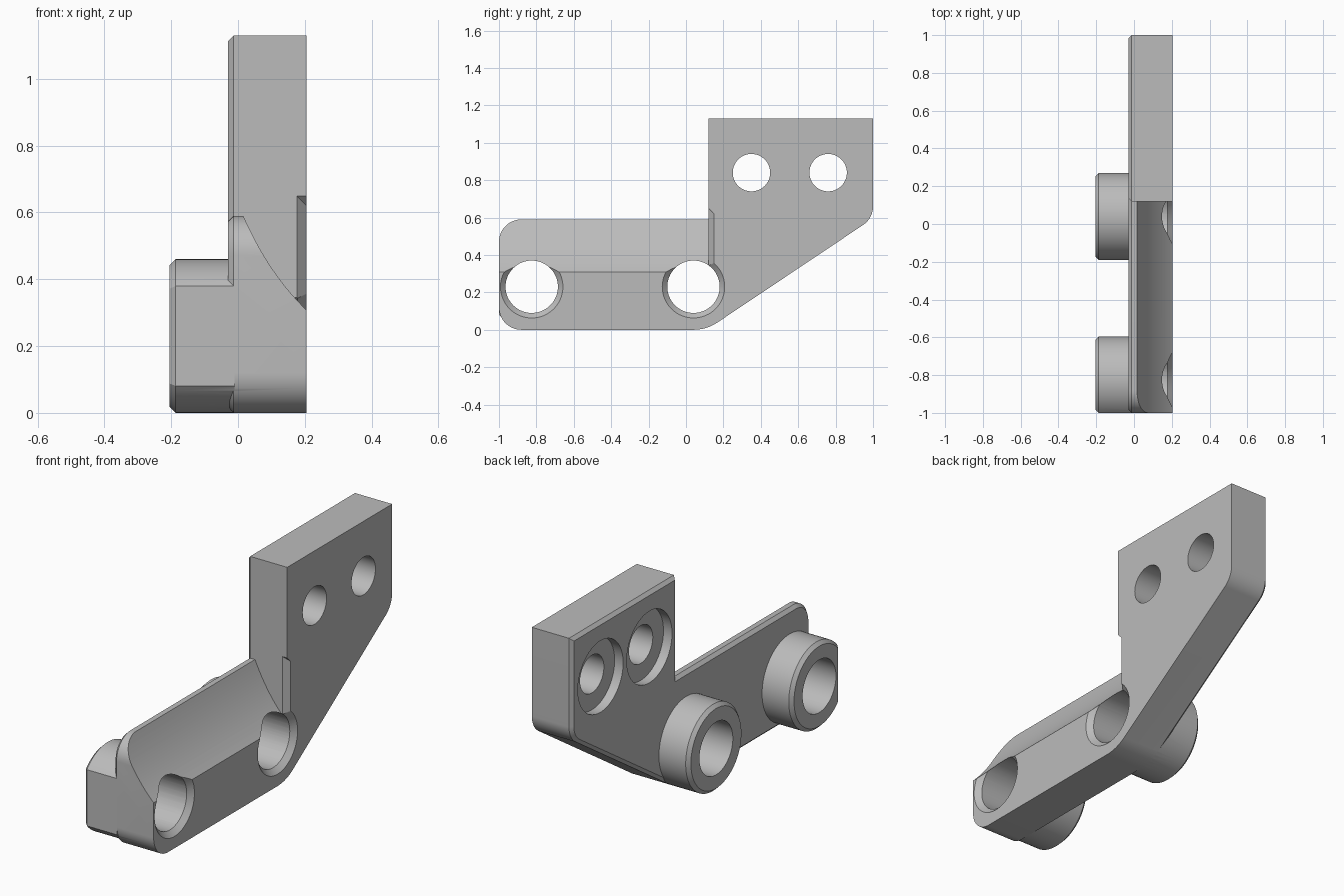
import bpy, bmesh
from math import sin, cos, radians, sqrt, acos, degrees
from mathutils import Matrix

if "Cube" in bpy.data.objects:
    bpy.data.objects.remove(bpy.data.objects["Cube"])

grey = bpy.data.materials.new("plain grey")
grey.use_nodes = True
grey.diffuse_color = (0.5, 0.5, 0.5, 1)
grey.node_tree.nodes["Principled BSDF"].inputs["Base Color"].default_value = (0.5, 0.5, 0.5, 1)


def arc(cy, cz, r, start, end, steps=16):
    """Points on an arc, angles in degrees."""
    return [(cy + r * cos(radians(start + (end - start) * i / steps)),
             cz + r * sin(radians(start + (end - start) * i / steps)))
            for i in range(steps + 1)]


def finish(name, bm):
    bmesh.ops.recalc_face_normals(bm, faces=bm.faces)
    mesh = bpy.data.meshes.new(name)
    bm.to_mesh(mesh)
    bm.free()
    mesh.materials.append(grey)
    obj = bpy.data.objects.new(name, mesh)
    bpy.context.collection.objects.link(obj)
    return obj


def prism(name, points, x_low, x_high, chamfer=0):
    """Extrude a (y, z) outline along x, with a chamfer on the low x end."""
    bm = bmesh.new()
    base = bm.faces.new([bm.verts.new((x_low + chamfer, y, z)) for y, z in points])
    made = bmesh.ops.extrude_face_region(bm, geom=[base], use_keep_orig=True)
    moved = [v for v in made["geom"] if isinstance(v, bmesh.types.BMVert)]
    bmesh.ops.translate(bm, verts=moved, vec=(x_high - x_low - chamfer, 0, 0))
    bmesh.ops.recalc_face_normals(bm, faces=bm.faces)
    if chamfer:
        cap = min(bm.faces, key=lambda f: f.calc_center_median().x)
        bmesh.ops.inset_individual(bm, faces=[cap], thickness=chamfer,
                                   depth=chamfer, use_even_offset=True)
    return finish(name, bm)


def cone(name, y, z, x_low, x_high, r_low, r_high):
    bm = bmesh.new()
    bmesh.ops.create_cone(bm, cap_ends=True, segments=64, radius1=r_low,
                          radius2=r_high, depth=x_high - x_low)
    bmesh.ops.transform(bm, verts=bm.verts, matrix=Matrix.Translation(
        ((x_low + x_high) / 2, y, z)) @ Matrix.Rotation(radians(90), 4, "Y"))
    return finish(name, bm)


def combine(target, tool, operation="DIFFERENCE"):
    """Apply a boolean and remove the tool object."""
    mod = target.modifiers.new("boolean", "BOOLEAN")
    mod.operation, mod.solver, mod.object = operation, "EXACT", tool
    bpy.context.view_layer.update()
    result = bpy.data.meshes.new_from_object(
        target.evaluated_get(bpy.context.evaluated_depsgraph_get()))
    target.modifiers.clear()
    target.data = result
    bpy.data.objects.remove(tool)


BACK, FACE, WALL = -0.03, 0.205, 0.12
BOSSES, BOSS_Z, BOSS_R = (-0.825, 0.04), 0.23, 0.23
SLOPE = 33.7

# Plate with a low arm in front and a tall block behind
outline = (arc(-0.88, 0.12, 0.12, 180, 270)
           + arc(BOSSES[1], BOSS_Z, BOSS_R, 270, 270 + SLOPE)
           + arc(0.88, 0.66, 0.12, 270 + SLOPE, 360)
           + [(1, 1.13), (WALL, 1.13), (WALL, 0.59)]
           + arc(-0.88, 0.47, 0.12, 90, 180))
body = prism("mounting_bracket", outline, BACK, FACE, 0.017)

# Bosses, the front one flattened at the end of the arm
flat = degrees(acos((-1 - BOSSES[0]) / BOSS_R))
ring = arc(BOSSES[0], BOSS_Z, BOSS_R, -flat, flat, 56)
combine(body, prism("front_boss", ring, -0.205, -0.01, 0.018), "UNION")
ring = arc(BOSSES[1], BOSS_Z, BOSS_R, -90, 270, 64)[:-1]
combine(body, prism("rear_boss", ring, -0.205, -0.01, 0.018), "UNION")

# Hollow scoop along the arm, swept along y
start, bend, end = (0.015, 0.592), (0.09, 0.42), (FACE, 0.308)
curve = []
for i in range(17):
    t = i / 16
    curve.append([(1 - t) ** 2 * a + 2 * t * (1 - t) * b + t * t * c
                  for a, b, c in zip(start, bend, end)])
curve += [(0.3, end[1]), (0.3, 0.8), (start[0], 0.8)]
bm = bmesh.new()
side = bm.faces.new([bm.verts.new((x, -1.1, z)) for x, z in curve])
made = bmesh.ops.extrude_face_region(bm, geom=[side], use_keep_orig=True)
bmesh.ops.translate(bm, vec=(0, 1.1 + WALL, 0),
                    verts=[v for v in made["geom"] if isinstance(v, bmesh.types.BMVert)])
combine(body, finish("scoop_cutter", bm))

# Short chamfer on the wall corner with a sloping top
bm = bmesh.new()
corner = [(FACE - 0.03, WALL), (FACE + 0.01, WALL + 0.04), (FACE + 0.01, WALL)]
low = [bm.verts.new((x, y - 0.001, 0.33)) for x, y in corner]
high = [bm.verts.new((x, y - 0.001, 0.65 - (y - WALL))) for x, y in corner]
bm.faces.new(low)
bm.faces.new(high)
for i in range(3):
    j = (i + 1) % 3
    bm.faces.new((low[i], low[j], high[j], high[i]))
combine(body, finish("corner_cutter", bm))

# Boss bores with a countersunk rim on the face side
for y in BOSSES:
    combine(body, cone("bore_cutter", y, BOSS_Z, -0.4, 0.4, 0.14, 0.14))
    combine(body, cone("rim_cutter", y, BOSS_Z, FACE - 0.04, FACE + 0.01, 0.127, 0.177))

# Screw holes with counterbores on the back side
for y in (0.35, 0.76):
    combine(body, cone("screw_cutter", y, 0.84, -0.4, 0.4, 0.1, 0.1))
    combine(body, cone("counterbore_cutter", y, 0.84, -0.4, BACK + 0.05, 0.19, 0.19))

# Smooth curved faces, keep edges sharp
bpy.ops.object.select_all(action="DESELECT")
body.select_set(True)
bpy.context.view_layer.objects.active = body
bpy.ops.object.shade_smooth_by_angle(angle=radians(25))
